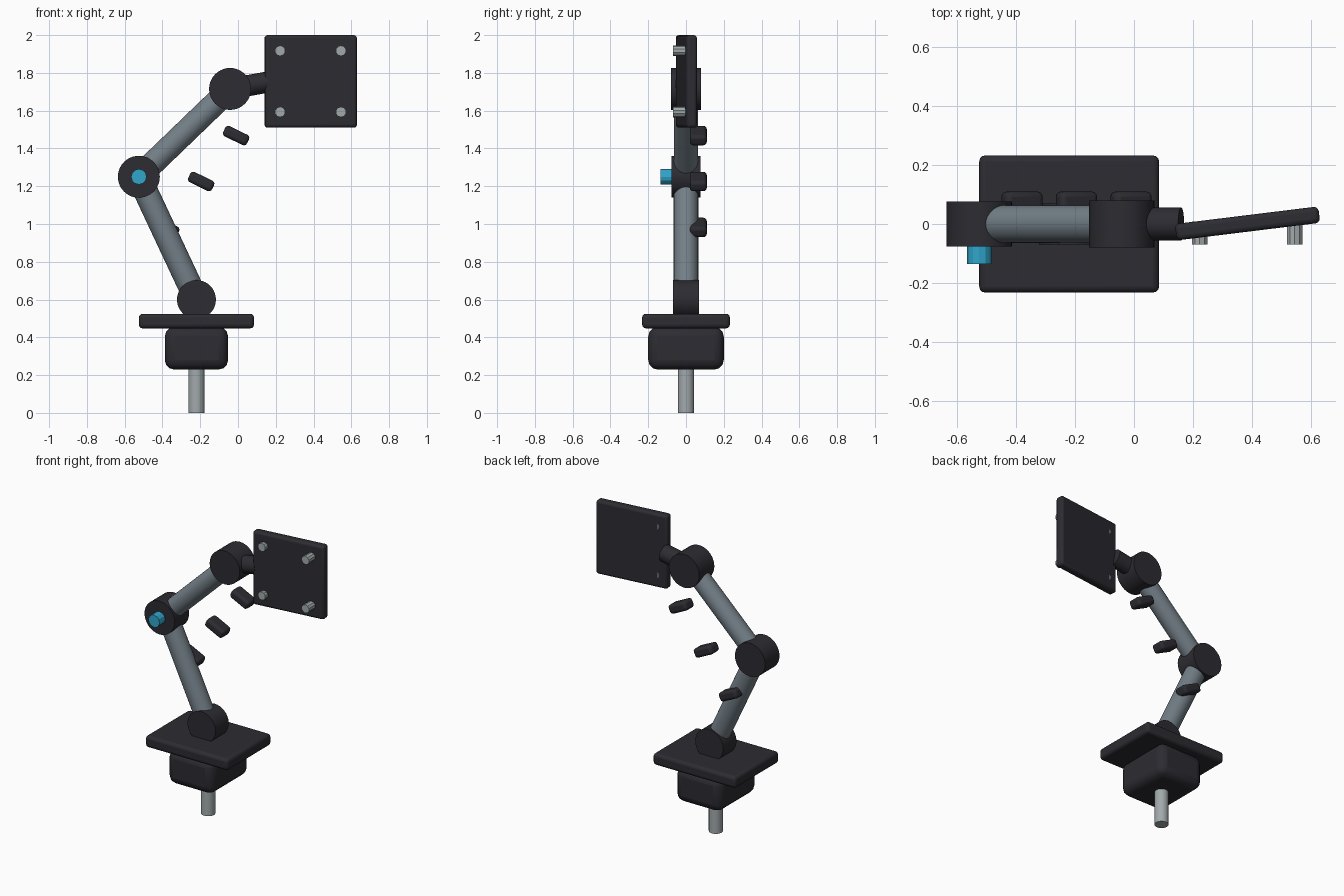
import bpy
import math
from mathutils import Vector

cube = bpy.data.objects.get("Cube")
if cube:
    bpy.data.objects.remove(cube)


def material(name, rgb):
    m = bpy.data.materials.new(name)
    m.use_nodes = True
    m.diffuse_color = (*rgb, 1)
    m.node_tree.nodes["Principled BSDF"].inputs["Base Color"].default_value = (*rgb, 1)
    return m


black = material("charcoal plastic", (0.025, 0.025, 0.032))
steel = material("blue grey metal", (0.17, 0.21, 0.24))
silver = material("light silver", (0.36, 0.40, 0.41))
cyan = material("cyan accent", (0.03, 0.38, 0.60))


def finish(name, mat):
    ob = bpy.context.object
    ob.name = ob.data.name = name
    ob.data.materials.append(mat)
    return ob


def rod(name, start, end, radius, mat, sides=32, smooth=True):
    a, b = Vector(start), Vector(end)
    bpy.ops.mesh.primitive_cylinder_add(
        vertices=sides, radius=radius, depth=(b - a).length, location=(a + b) / 2,
        rotation=(b - a).to_track_quat("Z", "Y").to_euler())
    ob = finish(name, mat)
    if smooth:
        bpy.ops.object.shade_smooth_by_angle(angle=math.radians(35))
    return ob


def rounded_box(name, centre, size, bevel, mat, rotation=(0, 0, 0)):
    bpy.ops.mesh.primitive_cube_add(size=1, location=centre, rotation=rotation)
    ob = finish(name, mat)
    ob.scale = size
    bpy.ops.object.transform_apply(location=False, rotation=False, scale=True)
    mod = ob.modifiers.new("rounded edges", "BEVEL")
    mod.width = bevel
    mod.segments = 3
    bpy.ops.object.shade_smooth_by_angle(angle=math.radians(35))
    return ob


def hinge(name, centre, radius, half_width):
    offset = Vector((0, half_width, 0))
    return rod(name, centre - offset, centre + offset, radius, black, 40)


base = Vector((-0.22, 0, 0.60))
elbow = Vector((-0.525, 0, 1.25))
wrist = Vector((-0.042, 0, 1.715))

# Clamp base
rod("clamp_screw", (base.x, 0, 0), (base.x, 0, 0.3), 0.043, silver, 24)
rounded_box("clamp_body", (base.x, 0, 0.342), (0.335, 0.40, 0.225), 0.05, black)
rounded_box("base_plate", (base.x, 0, 0.486), (0.61, 0.465, 0.077), 0.02, black)

# Arms and hinges
hinge("base_joint", base, 0.103, 0.07)
hinge("elbow_joint", elbow, 0.111, 0.076)
hinge("wrist_joint", wrist, 0.111, 0.08)
rod("lower_arm", base, elbow, 0.065, steel)
rod("upper_arm", elbow, wrist, 0.063, steel)
rod("wrist_neck", wrist, (0.16, 0, 1.752), 0.056, black)
rod("elbow_knob", (elbow.x, -0.06, elbow.z), (elbow.x, -0.135, elbow.z), 0.041, cyan, 12, False)

# Mounting plate with four bolts
rounded_box("mount_plate", (0.385, 0.002, 1.755), (0.49, 0.056, 0.49), 0.016, black,
            (0, 0, math.radians(7)))
for x in (0.223, 0.545):
    for z in (1.593, 1.917):
        rod("mount_bolt", (x, 0.008, z), (x, -0.07, z), 0.028, silver, 10, False)

# Cable clips behind the arms
for i in range(3):
    rounded_box("cable_clip", (-0.38 + 0.185 * i, 0.065, 0.982 + 0.243 * i),
                (0.14, 0.09, 0.06), 0.018, black, (0, math.radians(26), 0))
